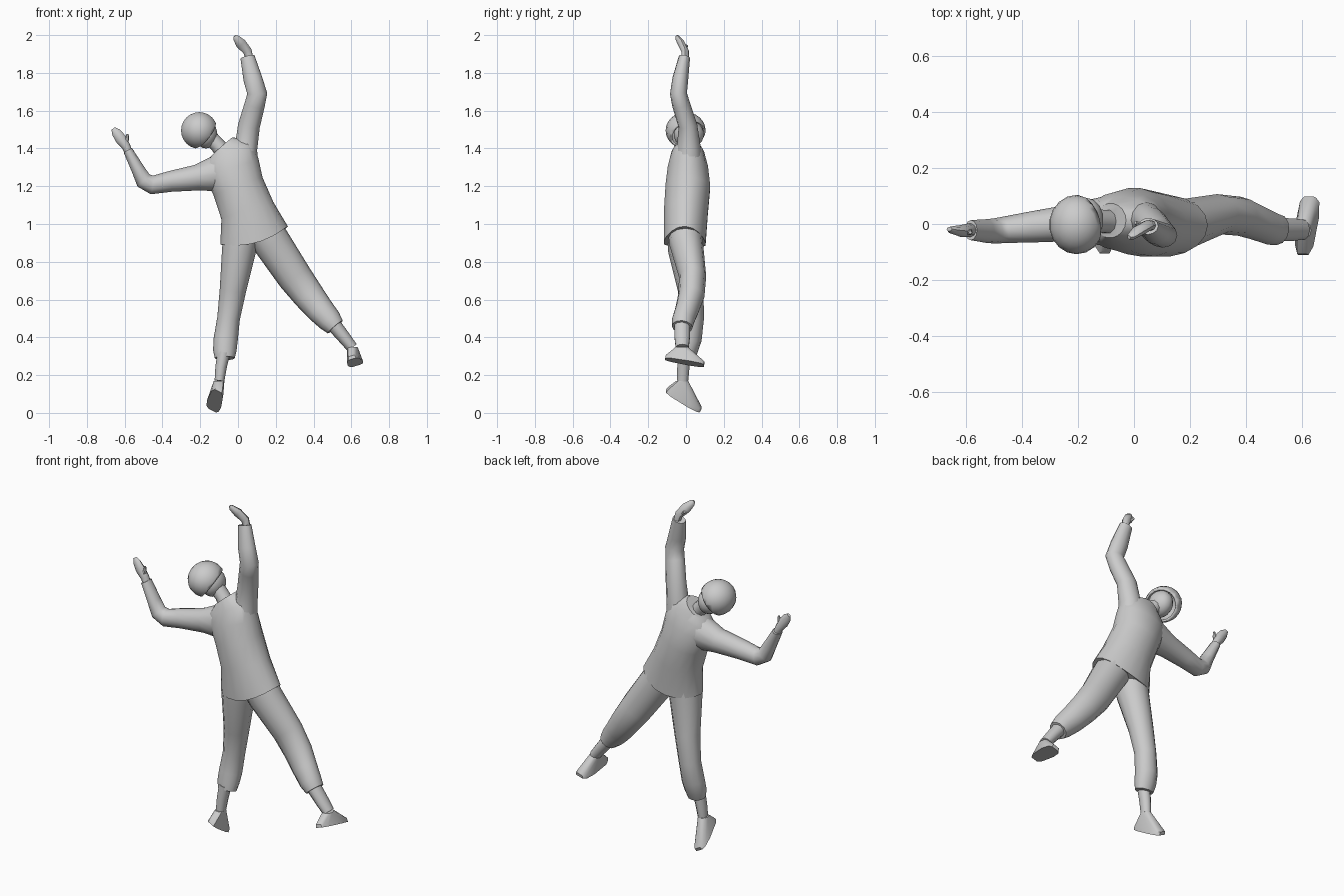
import bpy, bmesh, math
from mathutils import Vector

grey = bpy.data.materials.new("light grey")
grey.diffuse_color = (0.6, 0.6, 0.6, 1)


def finish(name, bm, angle=45):
    bmesh.ops.recalc_face_normals(bm, faces=bm.faces)
    me = bpy.data.meshes.new(name)
    bm.to_mesh(me)
    bm.free()
    me.materials.append(grey)
    ob = bpy.data.objects.new(name, me)
    bpy.context.collection.objects.link(ob)
    bpy.ops.object.select_all(action='DESELECT')
    ob.select_set(True)
    bpy.context.view_layer.objects.active = ob
    bpy.ops.object.shade_smooth_by_angle(angle=math.radians(angle))
    return ob


def tube(name, rings, sides=12, hem=0.0):
    """Loft ellipses (x, y, z, radius across, radius in depth) along a path."""
    bm = bmesh.new()
    pts = [Vector(r[:3]) for r in rings]
    loops = []
    for i, r in enumerate(rings):
        n = Vector((0, 0, 0))
        if i > 0:
            n += (pts[i] - pts[i - 1]).normalized()
        if i < len(pts) - 1:
            n += (pts[i + 1] - pts[i]).normalized()
        n.normalize()
        u = Vector((0, 1, 0)).cross(n).normalized()
        v = n.cross(u)
        loop = []
        for k in range(sides):
            a = 2 * math.pi * k / sides
            p = pts[i] + u * r[3] * math.cos(a) + v * r[4] * math.sin(a)
            if i == 0:
                p -= n * hem * math.sin(a) ** 2
            loop.append(bm.verts.new(p))
        loops.append(loop)
    for a, b in zip(loops, loops[1:]):
        for k in range(sides):
            j = (k + 1) % sides
            bm.faces.new((a[k], a[j], b[j], b[k]))
    bm.faces.new(loops[0])
    bm.faces.new(loops[-1])
    return finish(name, bm)


def foot(name, ankle, heel, toe, side):
    """Wedge foot: hull of an ankle ring and a flat sole."""
    bm = bmesh.new()
    heel, toe, ankle = Vector(heel), Vector(toe), Vector(ankle)
    side = Vector(side).normalized()
    up = side.cross(toe - heel).normalized()
    for t, half in ((0, .02), (.15, .034), (.65, .042), (.92, .036), (1, .022)):
        p = heel.lerp(toe, t)
        for s in (-1, 1):
            bm.verts.new(p + side * half * s)
            bm.verts.new(p + side * half * s * .85 + up * .018)
    for k in range(10):
        a = k * math.pi / 5
        bm.verts.new(ankle + Vector((.028 * math.cos(a), .033 * math.sin(a), 0)))
    bmesh.ops.convex_hull(bm, input=bm.verts)
    return finish(name, bm, 35)


def ellipsoid(center, radii, seg, rows):
    bm = bmesh.new()
    bmesh.ops.create_uvsphere(bm, u_segments=seg, v_segments=rows, radius=1)
    for v in bm.verts:
        v.co = Vector(center) + Vector([c * r for c, r in zip(v.co, radii)])
    return bm


# shirt
tube("shirt_body", [
    (.085, -.005, .94, .185, .112), (.05, 0, 1.07, .145, .118),
    (0, .01, 1.2, .138, .12), (-.035, .01, 1.3, .15, .108),
    (-.05, .01, 1.37, .148, .088), (-.085, .012, 1.41, .075, .062)], 18, .045)
tube("raised_sleeve", [
    (.02, .01, 1.27, .09, .08), (.042, .015, 1.4, .06, .064),
    (.058, .01, 1.52, .058, .05), (.088, -.025, 1.63, .054, .048),
    (.102, -.04, 1.69, .053, .045), (.078, -.03, 1.77, .05, .042),
    (.05, -.008, 1.885, .038, .03)])
tube("bent_sleeve", [
    (-.1, .01, 1.27, .1, .09), (-.22, .005, 1.245, .068, .066),
    (-.36, -.01, 1.225, .055, .056), (-.455, -.02, 1.207, .05, .048),
    (-.5, -.025, 1.23, .045, .045), (-.53, -.025, 1.29, .035, .042),
    (-.583, -.022, 1.39, .025, .036)])

# hands with thumbs
tube("raised_hand", [
    (.062, -.005, 1.87, .02, .02), (.05, -.005, 1.915, .024, .02),
    (.015, -.025, 1.955, .028, .02), (-.01, -.045, 1.985, .018, .013),
    (-.018, -.048, 1.995, .008, .007)], 8)
tube("raised_thumb", [(.03, -.01, 1.92, .012, .012), (.005, .005, 1.945, .007, .007)], 6)
tube("bent_hand", [
    (-.575, -.022, 1.37, .02, .024), (-.592, -.022, 1.41, .023, .024),
    (-.62, -.025, 1.45, .03, .021), (-.645, -.022, 1.485, .025, .015),
    (-.66, -.018, 1.505, .012, .008)], 8)
tube("bent_thumb", [(-.6, -.03, 1.42, .014, .012), (-.587, -.03, 1.45, .011, .011),
                    (-.585, -.03, 1.477, .006, .006)], 6)

# trousers
tube("standing_trouser_leg", [
    (.02, -.005, .98, .095, .095), (.005, -.005, .86, .09, .09),
    (-.027, .025, .65, .07, .068), (-.05, .035, .5, .06, .06),
    (-.065, .025, .39, .064, .058), (-.07, .01, .33, .062, .052),
    (-.07, 0, .29, .053, .044)])
tube("lifted_trouser_leg", [
    (.13, 0, .98, .1, .095), (.18, 0, .9, .1, .09),
    (.3, .035, .72, .092, .072), (.375, .028, .62, .083, .07),
    (.435, .005, .545, .074, .063), (.485, -.015, .49, .065, .06),
    (.515, -.02, .455, .052, .055)])

# ankles and feet
tube("standing_ankle", [(-.075, -.01, .32, .034, .036), (-.09, -.014, .24, .03, .034),
                        (-.098, -.018, .17, .026, .031)], 10)
foot("standing_foot", (-.1, -.02, .17), (-.105, -.105, .115), (-.138, .072, .013), (.85, 0, -.45))
tube("lifted_ankle", [(.5, -.02, .475, .04, .044), (.565, -.02, .395, .034, .042),
                      (.605, -.02, .345, .03, .036)], 10)
foot("lifted_foot", (.605, -.022, .35), (.605, -.11, .285), (.63, .094, .25), (.95, 0, .3))

# neck, face and cap
tube("neck", [(-.07, .005, 1.37, .045, .045), (-.11, .01, 1.42, .04, .042),
              (-.16, .012, 1.47, .042, .045)], 10)
finish("face", ellipsoid((-.17, .015, 1.475), (.062, .08, .075), 14, 9))
bm = ellipsoid((-.205, -.002, 1.495), (.098, .106, .097), 18, 12)
bmesh.ops.bisect_plane(bm, geom=bm.verts[:] + bm.edges[:] + bm.faces[:],
                       plane_co=(-.175, 0, 1.47), plane_no=(.75, .3, -.6),
                       clear_outer=True)
cap = finish("cap", bm)
shell = cap.modifiers.new("thickness", 'SOLIDIFY')
shell.thickness = .012
shell.offset = -1
